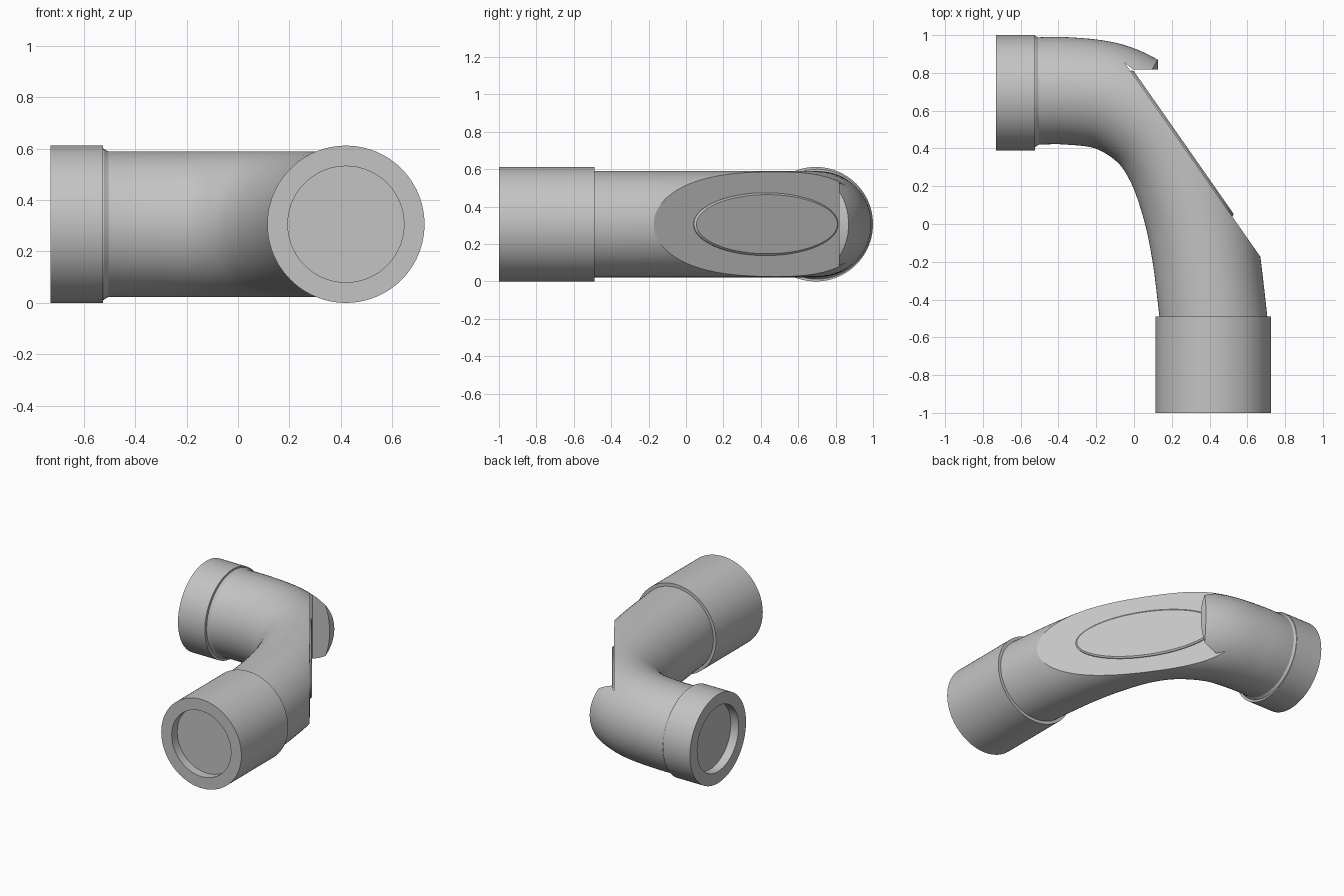
import bpy, bmesh, math
from mathutils import Vector, Matrix

cube = bpy.data.objects.get("Cube")
if cube:
    bpy.data.objects.remove(cube, do_unlink=True)

AXIS_Z = 0.306
grey = bpy.data.materials.new("plain grey")
grey.use_nodes = True
grey.diffuse_color = (0.55, 0.55, 0.55, 1)
grey.node_tree.nodes["Principled BSDF"].inputs["Base Color"].default_value = (0.55, 0.55, 0.55, 1)


def finish(name, bm):
    bmesh.ops.recalc_face_normals(bm, faces=bm.faces)
    mesh = bpy.data.meshes.new(name)
    bm.to_mesh(mesh)
    bm.free()
    mesh.materials.append(grey)
    ob = bpy.data.objects.new(name, mesh)
    bpy.context.collection.objects.link(ob)
    return ob


def skin(name, rings):
    """Join rings of points into a closed, capped skin."""
    bm = bmesh.new()
    loops = [[bm.verts.new(p) for p in ring] for ring in rings]
    n = len(loops[0])
    for a, b in zip(loops, loops[1:]):
        for i in range(n):
            j = (i + 1) % n
            bm.faces.new((a[i], a[j], b[j], b[i]))
    bm.faces.new(loops[0][::-1])
    bm.faces.new(loops[-1])
    return finish(name, bm)


def circle(centre, u, v, ru, rv, sides=72):
    return [centre + u * ru * math.cos(t) + v * rv * math.sin(t)
            for t in (2 * math.pi * i / sides for i in range(sides))]


def smooth(ob):
    bpy.ops.object.select_all(action='DESELECT')
    ob.select_set(True)
    bpy.context.view_layer.objects.active = ob
    bpy.ops.object.shade_smooth_by_angle(angle=math.radians(15))


def cut(ob, cutter):
    bpy.context.view_layer.objects.active = ob
    mod = ob.modifiers.new("cut", 'BOOLEAN')
    mod.operation, mod.solver, mod.object = 'DIFFERENCE', 'EXACT', cutter
    bpy.ops.object.modifier_apply(modifier=mod.name)
    bpy.data.objects.remove(cutter, do_unlink=True)


UP = Vector((0, 0, 1))

# Bent pipe body, swept along a spline through the bend
path = [Vector((x, y, AXIS_Z)) for x, y in (
    (-0.75, 0.7), (-0.6, 0.7), (-0.36, 0.705), (-0.11, 0.668), (0.1, 0.54),
    (0.23, 0.362), (0.32, 0.12), (0.378, -0.15), (0.42, -0.49), (0.43, -0.6), (0.44, -0.7))]
steps, rings = 10, []
for p0, p1, p2, p3 in zip(path, path[1:], path[2:], path[3:]):
    for k in range(steps):
        t = k / steps
        pos = 0.5 * (2 * p1 + (p2 - p0) * t + (2 * p0 - 5 * p1 + 4 * p2 - p3) * t * t
                     + (3 * p1 - p0 - 3 * p2 + p3) * t ** 3)
        tan = 0.5 * ((p2 - p0) + 2 * t * (2 * p0 - 5 * p1 + 4 * p2 - p3)
                     + 3 * t * t * (3 * p1 - p0 - 3 * p2 + p3))
        side = UP.cross(tan).normalized()
        rings.append(circle(pos, side, UP, 0.284, 0.284))
body = skin("pipe_body", rings)

# Slanted flat on the outer bend, leaving a hood over its back end
notch = [(-0.05, 0.855), (-0.005, 0.818), (1.0, 0.818), (1.0, -0.647)]
cut(body, skin("notch_cutter", [[Vector((x, y, z)) for x, y in notch] for z in (-0.2, 0.8)]))

# Gently rounded hood tip
arc = [(-0.373 + 0.5 * math.cos(a), AXIS_Z + 0.5 * math.sin(a))
       for a in (math.radians(d) for d in range(-52, 53, 4))]
arc += [(0.8, 0.8), (0.8, -0.2)]
cut(body, skin("tip_cutter", [[Vector((x, y, z)) for x, z in arc] for y in (0.808, 1.2)]))
smooth(body)

# Raised oval pad on the flat
normal = Vector((0.82, 0.573, 0)).normalized()
along = UP.cross(normal)
mid = Vector((0.251, 0.425, AXIS_Z))
pad = skin("oval_pad", [circle(mid + normal * d, along, UP, 0.47 - s, 0.168 - s)
                        for d, s in ((-0.02, 0), (0.006, 0), (0.014, 0.01))])
smooth(pad)


# End collars with a round recess in the open face
def collar(name, end, inward, length):
    side = UP.cross(inward)
    profile = [(length, 0.25), (length, 0.306), (0, 0.306), (0, 0.226), (0.06, 0.226)]
    ob = skin(name, [circle(end + inward * d, side, UP, r, r, 96) for d, r in profile])
    smooth(ob)


collar("left_end_collar", Vector((-0.73, 0.694, AXIS_Z)), Vector((1, 0, 0)), 0.205)
collar("front_collar", Vector((0.42, -1.0, AXIS_Z)), Vector((0, 1, 0)), 0.51)

# Small fillet ring where the body meets the side collar
fillet = skin("collar_fillet", [circle(Vector((x, 0.702, AXIS_Z)), Vector((0, 1, 0)), UP, r, r)
                                for x, r in ((-0.54, 0.294), (-0.522, 0.294), (-0.512, 0.287), (-0.5, 0.281))])
smooth(fillet)
